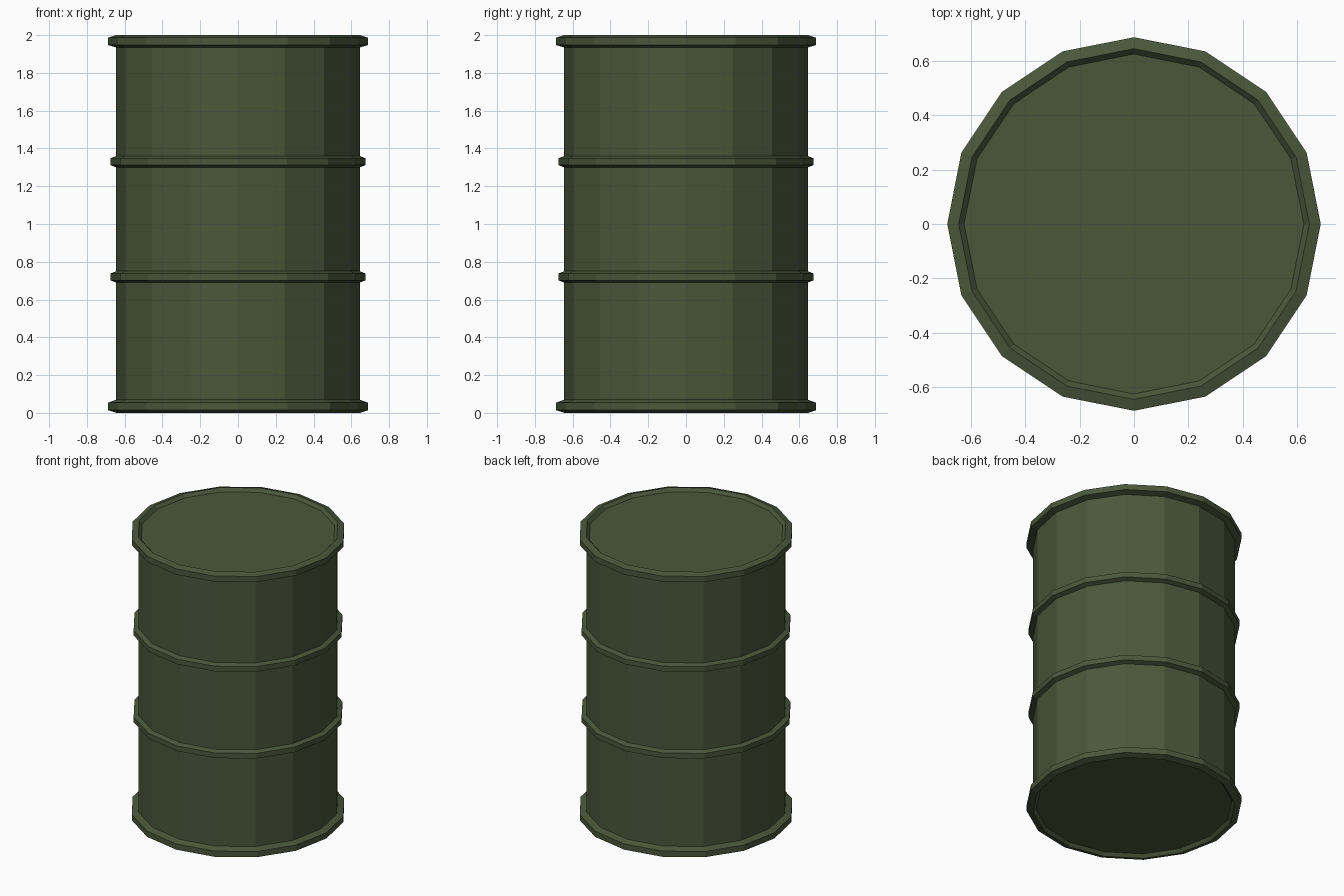
import bpy, bmesh, math

if "Cube" in bpy.data.objects:
    bpy.data.objects.remove(bpy.data.objects["Cube"])

SIDES = 16
green = bpy.data.materials.new("olive green")
green.diffuse_color = (0.068, 0.095, 0.043, 1)
green.use_nodes = True
green.node_tree.nodes["Principled BSDF"].inputs["Base Color"].default_value = green.diffuse_color


def lathe(name, profile):
    """Revolve an (r, z) profile into a flat-shaded, capped 16-sided solid."""
    bm = bmesh.new()
    rings = [[bm.verts.new((r * math.cos(2 * math.pi * i / SIDES),
                            r * math.sin(2 * math.pi * i / SIDES), z))
              for i in range(SIDES)] for r, z in profile]
    for a, b in zip(rings, rings[1:]):
        for i in range(SIDES):
            j = (i + 1) % SIDES
            bm.faces.new((a[i], a[j], b[j], b[i]))
    bm.faces.new(rings[0][::-1])
    bm.faces.new(rings[-1])
    bmesh.ops.recalc_face_normals(bm, faces=bm.faces)
    me = bpy.data.meshes.new(name)
    bm.to_mesh(me)
    bm.free()
    me.materials.append(green)
    ob = bpy.data.objects.new(name, me)
    bpy.context.collection.objects.link(ob)
    return ob


R = 0.645       # drum wall radius
RIM = 0.687     # end rim radius
RIB = 0.675     # rolling hoop radius


def rib(z):
    """Chamfered rolling hoop centred on height z."""
    return [(R, z - 0.03), (RIB, z - 0.018), (RIB, z + 0.018), (R, z + 0.03)]


# bottom recess and rim, two hoops, top rim and recessed lid
profile = [(0.625, 0.022), (0.645, 0.0), (RIM, 0.014), (RIM, 0.054), (R, 0.07)]
profile += rib(0.72) + rib(1.33)
profile += [(R, 1.935), (RIM, 1.947), (RIM, 1.987), (0.645, 2.0), (0.625, 1.978)]
lathe("drum", profile)
